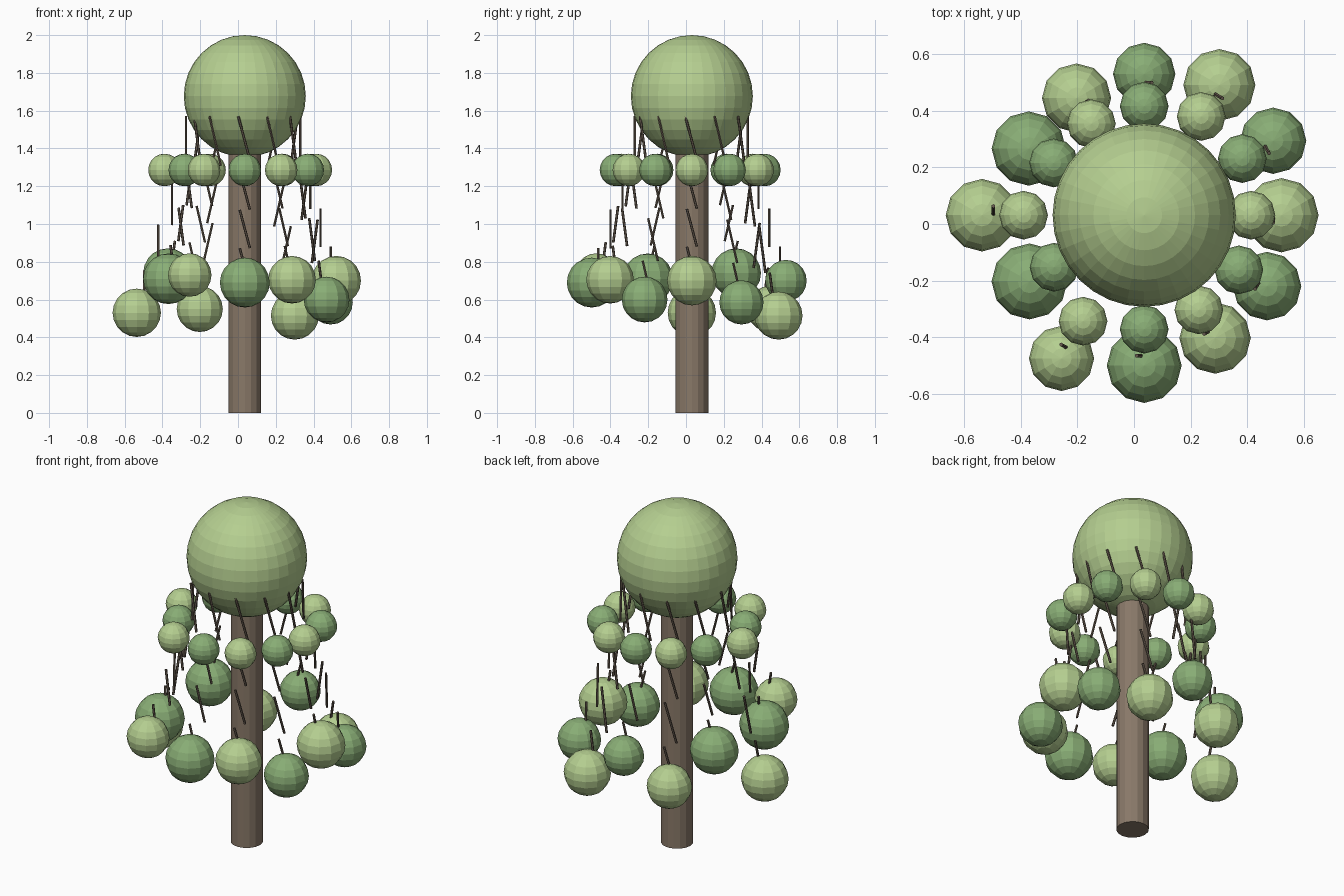
import bpy
from math import radians, cos, sin

if "Cube" in bpy.data.objects:
    bpy.data.objects.remove(bpy.data.objects["Cube"])

CX, CY = 0.036, 0.031      # trunk axis
TILT = 0.26                # sideways lean of each twig


def material(name, rgb):
    m = bpy.data.materials.new(name)
    m.diffuse_color = (*rgb, 1)
    m.use_nodes = True
    m.node_tree.nodes["Principled BSDF"].inputs["Base Color"].default_value = m.diffuse_color
    return m


bark = material("bark", (0.25, 0.19, 0.14))
twig_bark = material("twig_bark", (0.13, 0.10, 0.075))
light_leaf = material("light_leaf", (0.46, 0.62, 0.28))
dark_leaf = material("dark_leaf", (0.25, 0.42, 0.18))


def finish(name, mat):
    ob = bpy.context.object
    ob.name = name
    ob.data.materials.append(mat)


def ball(name, loc, r, mat, segs=12, rings=10):
    bpy.ops.mesh.primitive_uv_sphere_add(segments=segs, ring_count=rings, radius=r, location=loc)
    finish(name, mat)


def rod(name, loc, r, length, mat, sides, rot=(0, 0, 0)):
    bpy.ops.mesh.primitive_cylinder_add(vertices=sides, radius=r, depth=length,
                                        location=loc, rotation=rot)
    finish(name, mat)


# Trunk and crown
rod("trunk", (CX, CY, 0.71), 0.087, 1.42, bark, 16)
ball("crown", (CX, CY, 1.677), 0.323, light_leaf, 32, 16)

# Twelve hanging strands: (reach, height, radius) of the end cluster
strands = [
    (0.484, 0.70, 0.131), (0.525, 0.585, 0.117), (0.530, 0.515, 0.127),
    (0.498, 0.70, 0.110), (0.477, 0.55, 0.122), (0.470, 0.74, 0.131),
    (0.572, 0.53, 0.128), (0.467, 0.71, 0.134), (0.583, 0.73, 0.115),
    (0.530, 0.69, 0.132), (0.500, 0.705, 0.126), (0.500, 0.60, 0.121),
]
for i, (reach, height, radius) in enumerate(strands):
    a = radians(30 * i)
    leaf = dark_leaf if i % 2 else light_leaf
    step = (reach - 0.242) / 4.5
    drop = (1.5 - height) / 4

    def at(r, z):
        return (CX + r * cos(a), CY + r * sin(a), z)

    # Twigs step outward as they go down
    for k in range(4):
        r = 0.242 + (k + 0.95) * step
        z, length = (1.44, 0.27) if k == 0 else (1.48 - (k + 0.5) * drop, drop)
        rod(f"twig_{i}_{k}", at(r, z), 0.007, length / cos(TILT) if k else length,
            twig_bark, 6, (TILT, 0, a))

    # Upper small cluster and lower end cluster
    ball(f"upper_cluster_{i}", at(0.242 + 2.5 * step, 1.286), 0.086, leaf)
    ball(f"end_cluster_{i}", at(reach, height), radius, leaf)
